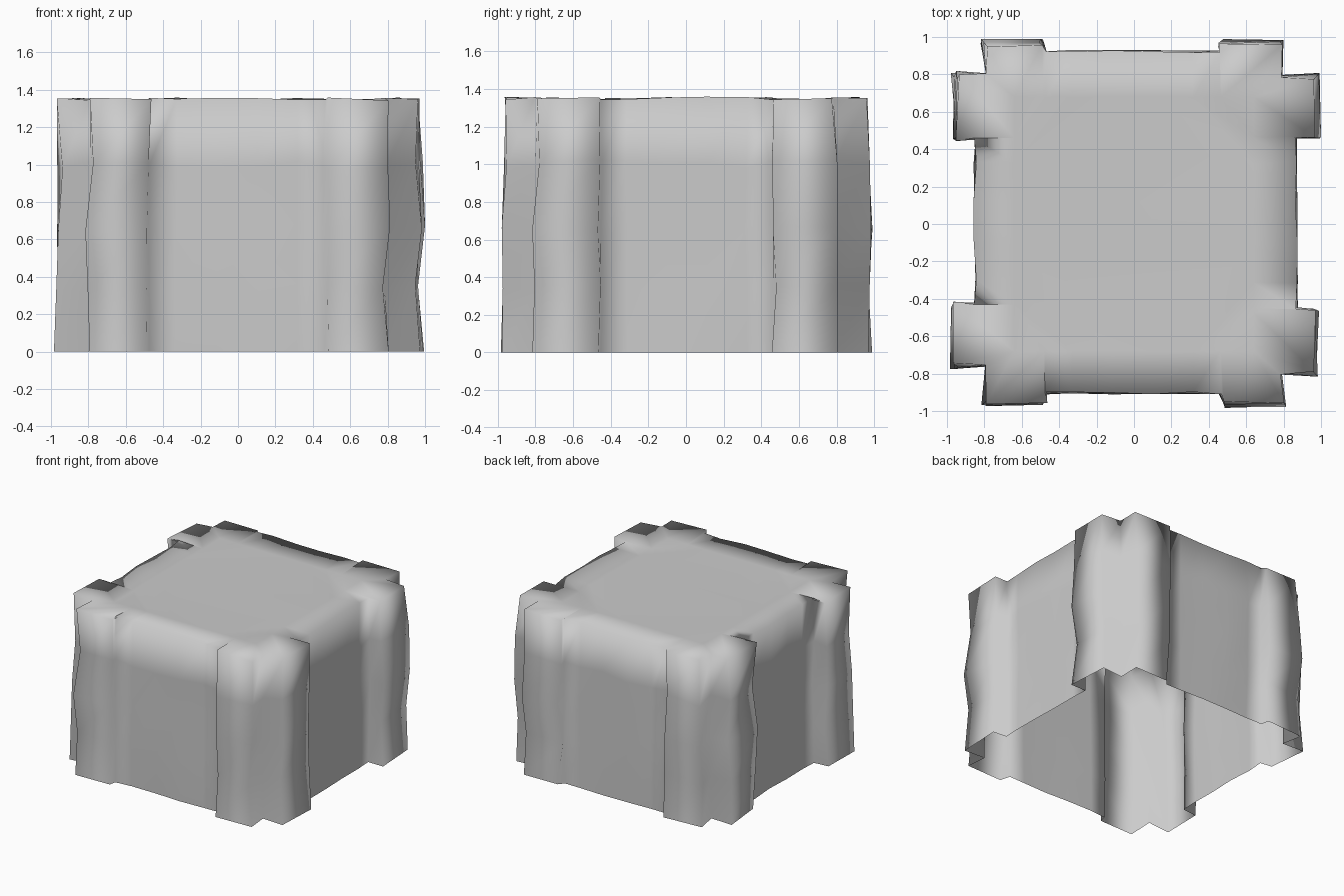
import bpy, bmesh, random

if "Cube" in bpy.data.objects:
    bpy.data.objects.remove(bpy.data.objects["Cube"])

random.seed(4)

# Plan outline of each corner's two stone pilasters, anticlockwise from front left
corners = [
    [(-0.85, -0.43), (-0.96, -0.43), (-0.955, -0.76), (-0.79, -0.76),
     (-0.79, -0.95), (-0.48, -0.945), (-0.47, -0.905)],
    [(0.46, -0.905), (0.465, -0.955), (0.79, -0.965), (0.79, -0.80),
     (0.96, -0.79), (0.96, -0.47), (0.87, -0.45)],
    [(0.865, 0.46), (0.97, 0.465), (0.975, 0.79), (0.79, 0.79),
     (0.78, 0.96), (0.465, 0.96), (0.455, 0.925)],
    [(-0.47, 0.925), (-0.49, 0.97), (-0.80, 0.96), (-0.785, 0.80),
     (-0.95, 0.79), (-0.945, 0.46), (-0.85, 0.46)],
]

# Join the corners with subdivided wall spans
outline = []
for i, c in enumerate(corners):
    for k, p in enumerate(c):
        outline.append((p, k in (1, 2, 4, 5)))
    a, b = c[-1], corners[(i + 1) % 4][0]
    for t in (0.15, 0.38, 0.62, 0.85):
        outline.append(((a[0] + (b[0] - a[0]) * t, a[1] + (b[1] - a[1]) * t), False))


def clamp(v, lim):
    return max(-lim, min(lim, v))


# Weathered wall rings: pilaster tips bulge more than the walls
bm = bmesh.new()
levels = [(0, 1.015), (0.34, 1.0), (0.66, 1.018), (1.0, 1.0), (1.345, 1.0)]
rings = []
for j, (z, bulge) in enumerate(levels):
    ring = []
    for (x, y), tip in outline:
        amp = 0.017 if tip else 0.008
        s = bulge if tip else 1
        dz = 0 if j == 0 else random.uniform(-0.022, 0.022)
        if j == 4:
            dz = random.uniform(-0.003, 0.014)
        ring.append(bm.verts.new((clamp(x * s + random.uniform(-amp, amp), 1),
                                  clamp(y * s + random.uniform(-amp, amp), 0.99),
                                  z + dz)))
    rings.append(ring)

# Inner ring of the flat top
rings.append([bm.verts.new((clamp(x, 0.64), clamp(y, 0.68), 1.345))
              for (x, y), tip in outline])

n = len(outline)
for lo, hi in zip(rings, rings[1:]):
    for i in range(n):
        k = (i + 1) % n
        bm.faces.new((lo[i], lo[k], hi[k], hi[i]))
bm.faces.new(rings[-1])
bmesh.ops.remove_doubles(bm, verts=rings[-1], dist=0.002)
bmesh.ops.triangulate(bm, faces=[f for f in bm.faces if len(f.verts) > 4])
bmesh.ops.recalc_face_normals(bm, faces=bm.faces)
for f in bm.faces:
    f.smooth = True

# Open-bottomed stone block
mesh = bpy.data.meshes.new("stone_block")
bm.to_mesh(mesh)
bm.free()
bpy.context.collection.objects.link(bpy.data.objects.new("stone_block", mesh))
